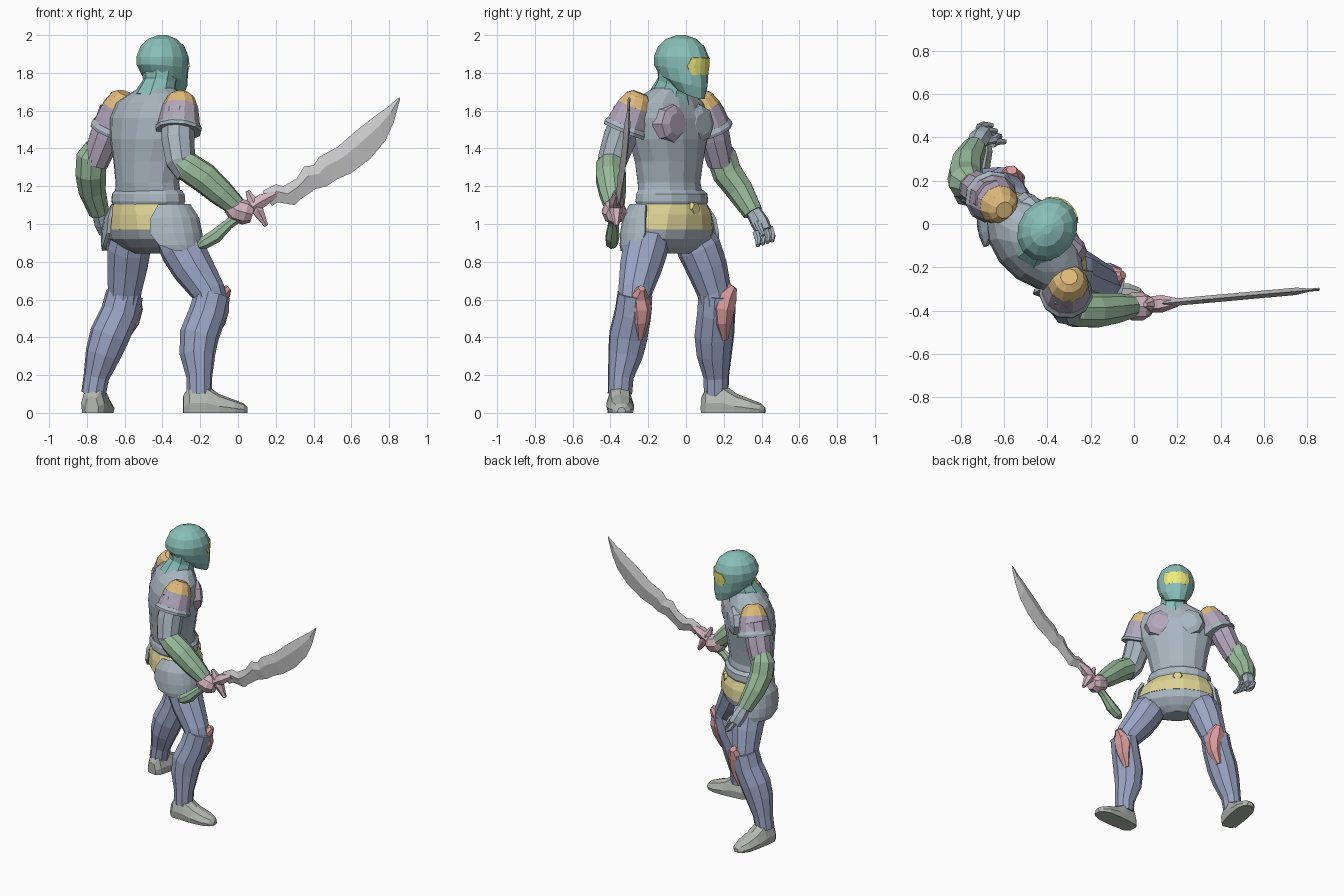
import bpy, bmesh, math
from mathutils import Vector

U, F = Vector((.72, -.69, 0)), Vector((.69, .72, 0))    # body right, body forward
HU, HF = Vector((.8, -.6, 0)), Vector((.6, .8, 0))      # head right, head forward

COLORS = dict(teal=(.25, .52, .48, 1), yellow=(.72, .64, .3, 1), visor=(.85, .82, .2, 1),
              green=(.32, .5, .33, 1), purple=(.45, .38, .5, 1), blue=(.33, .38, .56, 1),
              red=(.7, .33, .33, 1), pink=(.66, .46, .52, 1), slate=(.4, .47, .53, 1),
              orange=(.75, .5, .2, 1), boot=(.45, .48, .44, 1))
MATS = {}


def make(name, rings, color=None, closed=True, solid=0):
    """Skin a list of equal-length point rings into an object."""
    bm = bmesh.new()
    vs = [[bm.verts.new(p) for p in r] for r in rings]
    n = len(vs[0])
    for a, b in zip(vs, vs[1:]):
        for i in range(n if closed else n - 1):
            j = (i + 1) % n
            bm.faces.new((a[i], a[j], b[j], b[i]))
    if closed:
        bm.faces.new(vs[0][::-1])
        bm.faces.new(vs[-1])
    bmesh.ops.recalc_face_normals(bm, faces=bm.faces)
    me = bpy.data.meshes.new(name)
    bm.to_mesh(me)
    bm.free()
    ob = bpy.data.objects.new(name, me)
    bpy.context.collection.objects.link(ob)
    if color:
        if color not in MATS:
            MATS[color] = bpy.data.materials.new(color)
            MATS[color].diffuse_color = COLORS[color]
        me.materials.append(MATS[color])
    if solid:
        m = ob.modifiers.new("thickness", 'SOLIDIFY')
        m.thickness, m.offset = solid, 0
    return ob


def body(name, rows, color=None, u=U, f=F, n=14):
    """Stacked ellipses: rows of x, y, z, half width, half depth, tilt."""
    rings = []
    for x, y, z, w, d, tilt in rows:
        ring = []
        for i in range(n):
            a = math.tau * i / n
            ring.append(Vector((x, y, z + tilt * d * math.sin(a)))
                        + u * w * math.cos(a) + f * d * math.sin(a))
        rings.append(ring)
    return make(name, rings, color)


def shell(name, rows, color, c, u=U, f=F, n=7, solid=.02, flip=False):
    """Curved plate: rows of z, half width, half depth, start and end angle."""
    rings = []
    for z, w, d, a0, a1 in rows:
        ring = []
        for i in range(n):
            a = math.radians(a0 + (a1 - a0) * i / (n - 1))
            ring.append(Vector((c[0], c[1], z)) + u * w * math.cos(a) * (-1 if flip else 1)
                        + f * d * math.sin(a))
        rings.append(ring)
    return make(name, rings, color, closed=False, solid=solid)


def tube(name, pts, color=None, n=9):
    """Limb through points of x, y, z, radius, with twist-free rings."""
    P = [Vector(p[:3]) for p in pts]
    rings, q, last = [], None, None
    for i, p in enumerate(P):
        t = (P[min(i + 1, len(P) - 1)] - P[max(i - 1, 0)]).normalized()
        q = last.rotation_difference(t) @ q if q else t.to_track_quat('Z', 'Y')
        last = t
        rings.append([p + q @ Vector((math.cos(math.tau * k / n), math.sin(math.tau * k / n), 0))
                      * pts[i][3] for k in range(n)])
    return make(name, rings, color)


def boot(name, heel, direction):
    d = Vector((*direction, 0)).normalized()
    s = Vector((d.y, -d.x, 0))
    outline = [(-.95, 0), (-1.05, .35), (-.7, .85), (0, 1), (.7, .85), (1.05, .35), (.95, 0)]
    rings = []
    for t, w, h in [(0, .035, .09), (.03, .06, .145), (.12, .068, .15), (.19, .07, .1),
                    (.27, .066, .07), (.32, .045, .05), (.34, .02, .03)]:
        rings.append([Vector((*heel, 0)) + d * t + s * w * a + Vector((0, 0, h * b))
                      for a, b in outline])
    make(name, rings, "boot")


# Helmet, visor and neck
hx, hy = -.40, -.025
body("helmet", [(hx + .025, hy + .035, 1.705, .075, .10, -.45), (hx + .01, hy + .01, 1.765, .112, .14, -.3),
                (hx, hy, 1.83, .13, .153, -.1), (hx, hy, 1.885, .132, .154, 0),
                (hx, hy, 1.94, .112, .13, 0), (hx, hy, 1.98, .072, .085, 0),
                (hx, hy, 2.0, .02, .025, 0)], "teal", HU, HF)
shell("visor", [(1.79, .123, .148, 55, 125), (1.835, .131, .153, 45, 135),
                (1.88, .132, .155, 55, 125)], "visor", (hx, hy), HU, HF, solid=.008)
tube("neck", [(-.435, -.085, 1.66, .125), (-.425, -.075, 1.715, .10), (-.415, -.065, 1.75, .09),
              (-.41, -.055, 1.8, .1)], "teal")

# Torso
body("torso", [(-.475, -.075, 1.12, .205, .15, 0), (-.48, -.09, 1.22, .19, .15, 0),
               (-.475, -.09, 1.33, .21, .16, 0), (-.465, -.095, 1.45, .25, .172, 0),
               (-.458, -.095, 1.56, .265, .165, 0), (-.45, -.095, 1.64, .24, .135, 0),
               (-.44, -.09, 1.69, .16, .105, 0), (-.43, -.08, 1.72, .1, .085, 0)], "slate")
for label, side, color in (("left", -1, "slate"), ("right", 1, "purple")):
    c = Vector((-.46, -.095, 1.53)) + U * side * .10
    tube(label + "_chest_plate", [(*(c + F * .09), .115), (*(c + F * .145), .10), (*(c + F * .165), .06)],
         color, n=8)
body("belt", [(-.475, -.075, 1.1, .215, .16, 0), (-.475, -.075, 1.12, .225, .168, 0),
              (-.475, -.075, 1.16, .22, .165, 0), (-.475, -.08, 1.18, .2, .15, 0)], "slate")
c = Vector((-.475, -.075, 1.08))
tube("buckle", [(*(c + F * .15), .045), (*(c + F * .18), .03)], "yellow", n=6)

# Pelvis, waist wrap and hip flaps
body("waist_wrap", [(-.475, -.075, 1.11, .215, .16, 0), (-.46, -.08, 1.05, .26, .178, 0),
                    (-.455, -.085, .97, .285, .182, 0)], "yellow")
body("pelvis", [(-.455, -.085, .975, .284, .18, 0), (-.455, -.08, .92, .275, .16, 0),
                (-.455, -.075, .875, .2, .115, 0), (-.455, -.07, .845, .11, .07, 0)], "slate")
for label, flip in (("right", False), ("left", True)):
    shell(label + "_hip_flap", [(1.1, .235, .175, -45, 15), (1.03, .285, .195, -58, 22),
                                (.95, .305, .2, -60, 25), (.89, .31, .2, -50, 20),
                                (.86, .305, .195, -30, 5)], "slate", (-.455, -.085), flip=flip)

# Legs
tube("left_thigh", [(-.565, .03, .94, .105), (-.575, .07, .87, .118), (-.585, .11, .77, .11),
                    (-.60, .15, .64, .092), (-.605, .16, .57, .09)], "blue", n=10)
tube("left_shin", [(-.60, .165, .63, .1), (-.625, .16, .53, .103), (-.68, .15, .41, .107),
                   (-.715, .15, .31, .095), (-.75, .16, .19, .069), (-.765, .16, .1, .066)], "blue", n=10)
tube("right_thigh", [(-.34, -.19, .94, .105), (-.295, -.215, .87, .12), (-.24, -.24, .77, .112),
                     (-.155, -.27, .64, .09), (-.14, -.275, .57, .09)], "blue", n=10)
tube("right_shin", [(-.135, -.27, .63, .095), (-.16, -.28, .53, .1), (-.205, -.305, .41, .105),
                    (-.215, -.32, .31, .095), (-.205, -.345, .19, .069), (-.205, -.35, .1, .066)], "blue", n=10)
tube("left_knee_guard", [(-.60, .205, .39, .02), (-.57, .195, .48, .05), (-.565, .195, .55, .066),
                         (-.57, .215, .62, .06), (-.565, .25, .67, .025)], "red", n=7)
tube("right_knee_guard", [(-.14, -.245, .39, .02), (-.115, -.245, .48, .05), (-.11, -.245, .55, .066),
                          (-.095, -.25, .62, .055), (-.05, -.235, .66, .02)], "red", n=7)
boot("left_boot", (-.775, .085), (.2, .98))
boot("right_boot", (-.29, -.355), (1, .04))

# Shoulder guards with orange caps and flared rims
for label, top, low in (("left", (-.60, .065, 1.69), (-.665, .13, 1.49)),
                        ("right", (-.30, -.245, 1.69), (-.315, -.325, 1.49))):
    a, b = Vector(top), Vector(low)
    tube(label + "_shoulder_cap", [(*a.lerp(b, t), r) for t, r in ((-.02, .04), (.08, .07), (.35, .095))],
         "orange", n=11)
    tube(label + "_shoulder_guard", [(*a.lerp(b, t), r) for t, r in ((.34, .095), (.7, .109), (.95, .116))],
         "purple", n=11)
    tube(label + "_shoulder_rim", [(*a.lerp(b, t), r) for t, r in ((.82, .114), (.92, .125), (1, .122))],
         "slate", n=11)

# Left arm, open hand
tube("left_upper_arm", [(-.655, .12, 1.6, .085), (-.705, .15, 1.46, .085), (-.76, .185, 1.32, .072)], "purple")
tube("left_forearm", [(-.755, .175, 1.415, .055), (-.775, .19, 1.36, .082), (-.78, .22, 1.27, .082),
                      (-.772, .285, 1.18, .074), (-.735, .355, 1.06, .055)], "green")
tube("left_palm", [(-.735, .355, 1.07, .042), (-.715, .39, 1.01, .05), (-.695, .415, .96, .045)], "slate", n=7)
for i in range(4):
    k = Vector((-.715, .445, .98)) + Vector((.02, -.025, -.008)) * i
    tube("left_finger", [(*k, .019), (k.x + .025, k.y + .012, k.z - .04, .018),
                         (k.x + .06, k.y + .01, k.z - .07, .012)], "slate", n=6)
tube("left_thumb", [(-.69, .38, 1.01, .02), (-.645, .39, .98, .018), (-.625, .41, .94, .012)], "slate", n=6)

# Right arm and fist
tube("right_upper_arm", [(-.315, -.30, 1.6, .085), (-.32, -.35, 1.45, .09), (-.305, -.39, 1.33, .08),
                         (-.27, -.40, 1.26, .06)], "slate")
tube("right_forearm", [(-.32, -.40, 1.34, .06), (-.27, -.40, 1.305, .08), (-.18, -.40, 1.245, .082),
                       (-.09, -.39, 1.165, .072), (-.01, -.38, 1.095, .055)], "green")
tube("right_fist", [(-.045, -.38, 1.10, .045), (-.01, -.38, 1.075, .065), (.04, -.38, 1.06, .066),
                    (.075, -.378, 1.05, .045)], "pink", n=8)

# Sword
tube("sword_handle", [(-.21, -.395, .88, .015), (-.18, -.393, .9, .035), (-.12, -.39, .935, .038),
                      (-.05, -.385, 1.0, .028), (.08, -.37, 1.09, .028)], "green", n=7)
tube("sword_guard", [(.05, -.372, 1.175, .012), (.075, -.37, 1.125, .03), (.105, -.37, 1.07, .034),
                     (.15, -.368, .99, .012)], "pink", n=6)
tube("blade_collar", [(.05, -.373, 1.075, .035), (.13, -.368, 1.125, .04), (.2, -.362, 1.16, .02)], "pink", n=6)
rings = []
for xu, zu, xl, zl in [(.13, 1.175, .18, 1.095), (.2, 1.21, .21, 1.115), (.24, 1.2, .3, 1.10),
                       (.31, 1.24, .33, 1.13), (.35, 1.305, .41, 1.185), (.4, 1.31, .47, 1.20),
                       (.43, 1.355, .52, 1.235), (.53, 1.41, .6, 1.27), (.62, 1.49, .7, 1.345),
                       (.73, 1.575, .78, 1.44), (.8, 1.625, .825, 1.54), (.853, 1.672, .858, 1.66)]:
    up = Vector((xu, -.378 + .09 * xu, zu))
    low = Vector((xl, -.378 + .09 * xl, zl))
    side = Vector((0, .017 if xu < .8 else .007, 0))
    mid = up.lerp(low, .4)
    rings.append([up, mid + side, low, mid - side])
make("sword_blade", rings)
